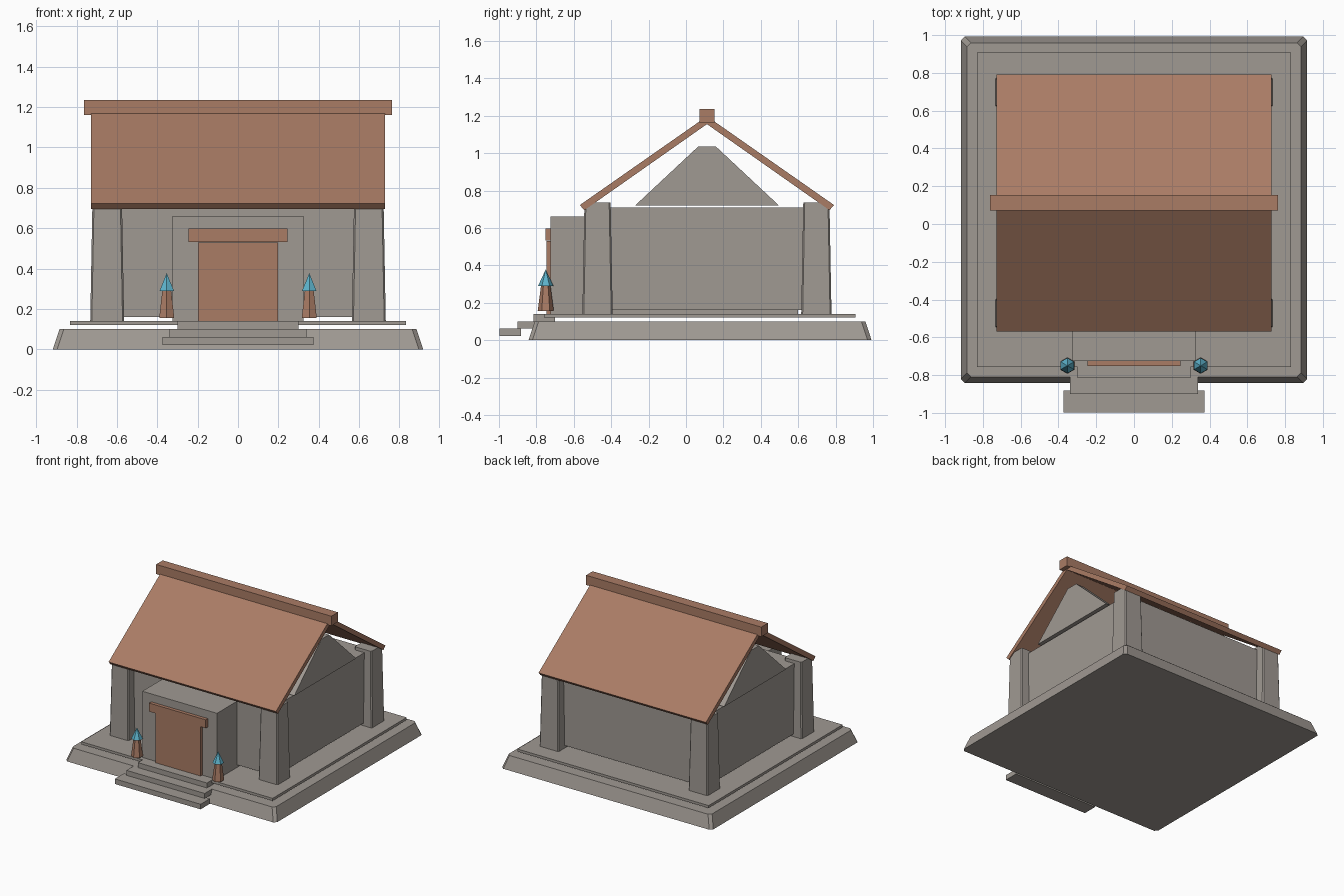
import bpy
import bmesh
import math
from mathutils import Matrix

cube = bpy.data.objects.get("Cube")
if cube:
    bpy.data.objects.remove(cube, do_unlink=True)


def material(name, rgb):
    mat = bpy.data.materials.new(name)
    mat.use_nodes = True
    mat.diffuse_color = (*rgb, 1)
    mat.node_tree.nodes["Principled BSDF"].inputs["Base Color"].default_value = (*rgb, 1)
    return mat


STONE = material("stone grey", (0.35, 0.32, 0.29))
WOOD = material("warm brown", (0.40, 0.20, 0.13))
LEAF = material("light blue", (0.11, 0.45, 0.60))


def finish(name, bm, mat):
    bmesh.ops.recalc_face_normals(bm, faces=bm.faces[:])
    mesh = bpy.data.meshes.new(name)
    bm.to_mesh(mesh)
    bm.free()
    mesh.materials.append(mat)
    obj = bpy.data.objects.new(name, mesh)
    bpy.context.collection.objects.link(obj)
    return obj


def block(name, xs, ys, zs, mat, inset=0.0, chamfer=0.0):
    """Box between the given limits; the top may be inset and the corners chamfered."""
    bm = bmesh.new()
    bmesh.ops.create_cube(bm, size=1)
    mid = [(a + b) / 2 for a, b in (xs, ys, zs)]
    size = [b - a for a, b in (xs, ys, zs)]
    for v in bm.verts:
        top = v.co.z > 0
        for i in range(3):
            side = 1 if v.co[i] > 0 else -1
            v.co[i] = mid[i] + side * size[i] / 2
            if top and i < 2:
                v.co[i] -= side * inset
    if chamfer:
        upright = [e for e in bm.edges
                   if abs(e.verts[0].co.z - e.verts[1].co.z) > size[2] / 2]
        bmesh.ops.bevel(bm, geom=upright, offset=chamfer, segments=1, affect="EDGES")
    return finish(name, bm, mat)


def extrude_x(name, profile, x0, x1, mat):
    """Sweep a (y, z) outline along x."""
    bm = bmesh.new()
    face = bm.faces.new([bm.verts.new((x0, y, z)) for y, z in profile])
    new = bmesh.ops.extrude_face_region(bm, geom=[face])["geom"]
    verts = [g for g in new if isinstance(g, bmesh.types.BMVert)]
    bmesh.ops.translate(bm, verts=verts, vec=(x1 - x0, 0, 0))
    return finish(name, bm, mat)


def cone(name, x, y, z0, z1, r0, r1, mat):
    bm = bmesh.new()
    bmesh.ops.create_cone(bm, cap_ends=True, segments=6, radius1=r0, radius2=r1,
                          depth=z1 - z0, matrix=Matrix.Translation((x, y, (z0 + z1) / 2)))
    return finish(name, bm, mat)


RIDGE_Y = 0.112

# Ground platform and floor slab
block("platform", (-0.917, 0.917), (-0.842, 0.992), (0, 0.10), STONE, 0.033, 0.02)
block("floor_slab", (-0.832, 0.832), (-0.758, 0.907), (0.12, 0.14), STONE)

# Entrance steps
for i, (half, front) in enumerate([(0.373, -0.997), (0.34, -0.90), (0.30, -0.815)]):
    z = 0.022 + 0.039 * i
    block(f"step_{i + 1}", (-half, half), (front, front + 0.115), (z, z + 0.04), STONE)

# Walls with four tapered corner pillars
block("walls", (-0.66, 0.66), (-0.475, 0.70), (0.16, 0.71), STONE)
for sx, side in ((-1, "right"), (1, "left")):
    for sy, end in ((-1, "front"), (1, "back")):
        x, y = 0.648 * sx, RIDGE_Y + 0.585 * sy
        block(f"pillar_{end}_{side}", (x - 0.084, x + 0.084), (y - 0.081, y + 0.081),
              (0.14, 0.735), STONE, 0.011, 0.008)

    # Gable panel above each side wall
    gable = [(-0.272, 0.72), (0.497, 0.72), (0.16, 1.035), (0.065, 1.035)]
    extrude_x(f"gable_{side}", gable, sx * 0.61, sx * 0.68, STONE)

    # Small potted trees beside the steps
    cone(f"tree_trunk_{side}", sx * 0.353, -0.75, 0.155, 0.30, 0.043, 0.024, WOOD)
    cone(f"tree_top_{side}", sx * 0.353, -0.75, 0.29, 0.378, 0.041, 0, LEAF)

# Porch, door and lintel
block("porch", (-0.325, 0.325), (-0.725, 0.60), (0.14, 0.66), STONE)
block("door", (-0.197, 0.197), (-0.745, -0.70), (0.14, 0.53), WOOD)
block("lintel", (-0.246, 0.246), (-0.752, -0.715), (0.532, 0.598), WOOD)

# Pitched roof panels and ridge beam
for s, end in ((-1, "front"), (1, "back")):
    panel = [(0, 1.155), (0.655, 0.695), (0.68, 0.722), (0, 1.197)]
    extrude_x(f"roof_{end}", [(RIDGE_Y + s * y, z) for y, z in panel],
              -0.728, 0.728, WOOD)
block("ridge_beam", (-0.762, 0.762), (RIDGE_Y - 0.041, RIDGE_Y + 0.041),
      (1.16, 1.236), WOOD)
